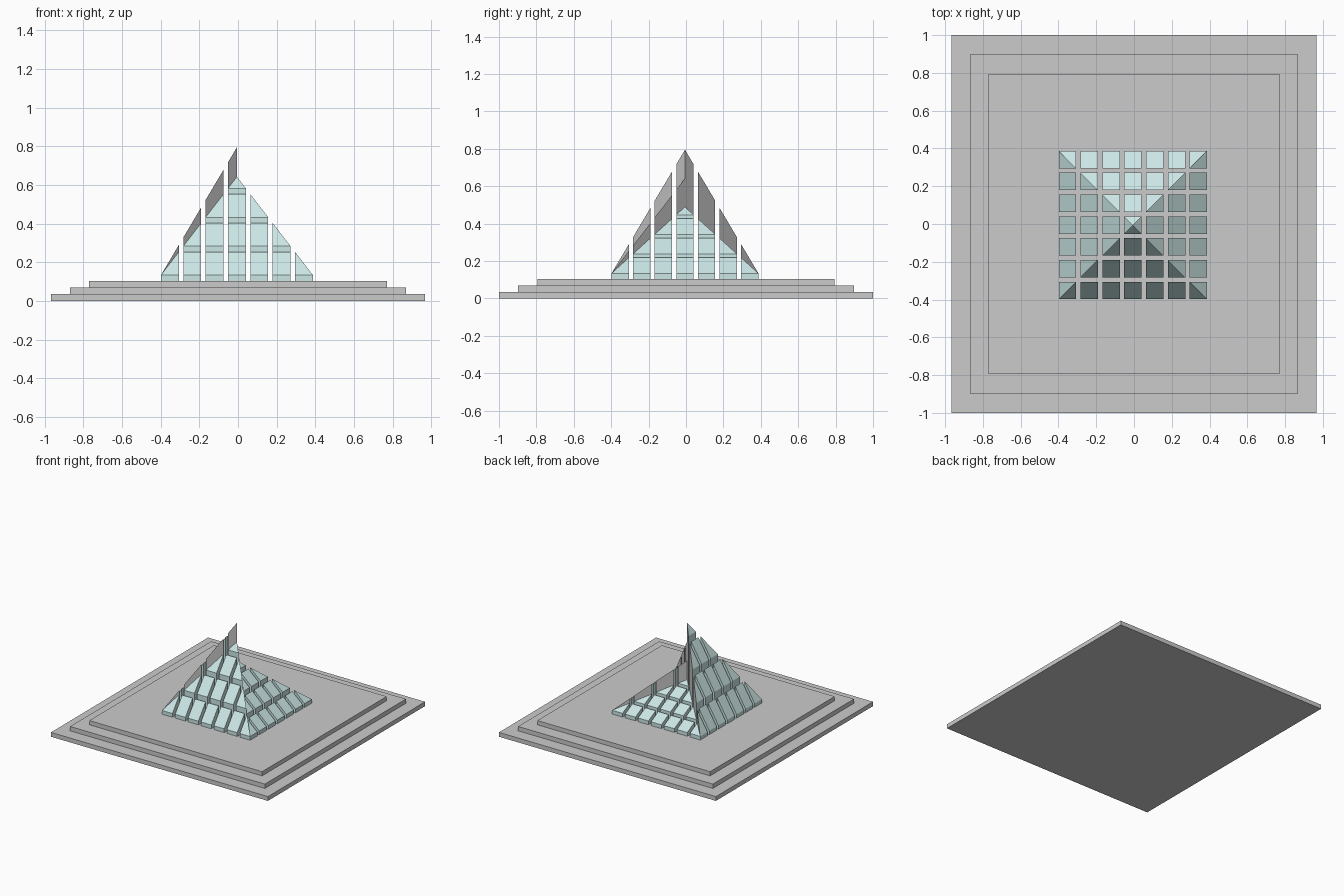
import bpy, bmesh, math

if "Cube" in bpy.data.objects:
    bpy.data.objects.remove(bpy.data.objects["Cube"])

CX = CY = -0.0055      # pyramid axis
CELL = 0.0925          # block width
PITCH = 0.1155         # block spacing
HALF = 3 * PITCH + CELL / 2
FLOOR, RIM = 0.104, 0.134


def material(name, rgb):
    m = bpy.data.materials.new(name)
    m.diffuse_color = (*rgb, 1)
    m.use_nodes = True
    m.node_tree.nodes["Principled BSDF"].inputs["Base Color"].default_value = m.diffuse_color
    return m


glass = material("pale_teal", (0.6, 0.8, 0.79))
stone = material("grey", (0.8, 0.8, 0.8))


def finish(bm, name):
    bmesh.ops.recalc_face_normals(bm, faces=bm.faces[:])
    me = bpy.data.meshes.new(name)
    bm.to_mesh(me)
    bm.free()
    ob = bpy.data.objects.new(name, me)
    bpy.context.collection.objects.link(ob)
    return ob


# Stepped plinth
for name, hx, hy, z0, z1 in (("bottom_step", 0.967, 1.0, 0.0, 0.035),
                             ("middle_step", 0.868, 0.898, 0.035, 0.07),
                             ("top_step", 0.77, 0.793, 0.07, FLOOR)):
    bm = bmesh.new()
    bmesh.ops.create_cube(bm, size=1)
    for v in bm.verts:
        v.co = (v.co.x * 2 * hx, v.co.y * 2 * hy, z0 + (v.co.z + 0.5) * (z1 - z0))
    finish(bm, name)


def quarter(name, angle, peak):
    """One pyramid quarter of sloped blocks; d runs outward, v sideways."""
    bm = bmesh.new()
    ca, sa = math.cos(angle), math.sin(angle)

    def vert(d, v, z):
        return bm.verts.new((CX + d * ca - v * sa, CY + d * sa + v * ca, z))

    def block(outline):
        low = [vert(d, v, FLOOR) for d, v in outline]
        top = [vert(d, v, peak + (RIM - peak) * d / HALF) for d, v in outline]
        bm.faces.new(low)
        bm.faces.new(top)
        n = len(outline)
        for k in range(n):
            m = (k + 1) % n
            f = bm.faces.new((low[k], low[m], top[m], top[k]))
            # faces on the pyramid diagonals are grey
            if all(abs(abs(v) - d) < 1e-5 for d, v in (outline[k], outline[m])) \
                    and abs(outline[k][0] - outline[m][0]) > 1e-5:
                f.material_index = 1

    h = CELL / 2
    block([(0, 0), (h, -h), (h, h)])
    for i in range(1, 4):
        d0, d1 = i * PITCH - h, i * PITCH + h
        for j in range(1 - i, i):
            v0, v1 = j * PITCH - h, j * PITCH + h
            block([(d0, v0), (d1, v0), (d1, v1), (d0, v1)])
        for s in (-1, 1):
            block([(d0, s * d0), (d1, s * d0), (d1, s * d1)])
    ob = finish(bm, name)
    ob.data.materials.append(glass)
    ob.data.materials.append(stone)


# Four quarters stepping down around the axis
quarter("left_quarter", math.pi, 0.795)
quarter("front_quarter", -math.pi / 2, 0.642)
quarter("right_quarter", 0, 0.489)
quarter("back_quarter", math.pi / 2, 0.336)
